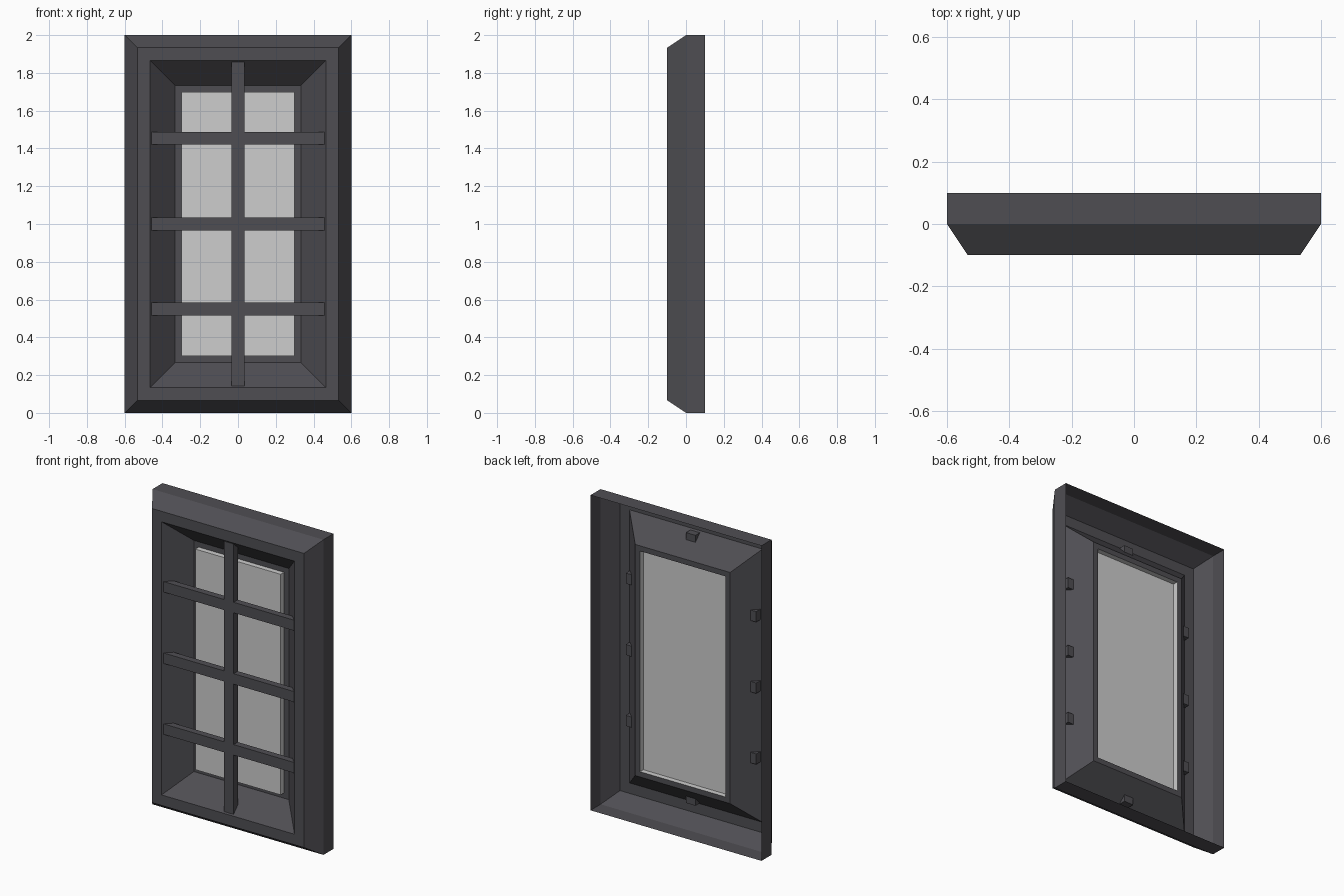
import bpy
import bmesh

cube = bpy.data.objects.get("Cube")
if cube:
    bpy.data.objects.remove(cube, do_unlink=True)

W, H = 0.6, 2.0      # half width and full height
U = 0.2 / 3          # module that the joinery is based on


def make_material(name, colour):
    mat = bpy.data.materials.new(name)
    mat.use_nodes = True
    mat.diffuse_color = colour
    mat.node_tree.nodes["Principled BSDF"].inputs["Base Color"].default_value = colour
    return mat


frame_grey = make_material("dark grey frame", (0.078, 0.076, 0.086, 1))
glass_grey = make_material("pale grey glass", (0.61, 0.61, 0.61, 1))


def finish(name, bm, mat):
    mesh = bpy.data.meshes.new(name)
    bm.to_mesh(mesh)
    bm.free()
    mesh.materials.append(mat)
    obj = bpy.data.objects.new(name, mesh)
    bpy.context.collection.objects.link(obj)
    return obj


def rectangular_shell(name, profile, mat, capped=False):
    """Join concentric rectangles given as (inset, y), from outside to inside."""
    bm = bmesh.new()
    rings = []
    for inset, y in profile:
        x, low, high = W - inset, inset, H - inset
        corners = ((-x, low), (x, low), (x, high), (-x, high))
        rings.append([bm.verts.new((cx, y, cz)) for cx, cz in corners])
    for a, b in zip(rings, rings[1:]):
        for i in range(4):
            j = (i + 1) % 4
            bm.faces.new((a[i], a[j], b[j], b[i]))
    if capped:
        bm.faces.new(rings[-1])
    return finish(name, bm, mat)


def bar(name, x, y, z):
    """Box spanning the given (low, high) ranges."""
    bm = bmesh.new()
    bmesh.ops.create_cube(bm, size=1)
    for v in bm.verts:
        v.co = [r[0] if c < 0 else r[1] for c, r in zip(v.co, (x, y, z))]
    return finish(name, bm, frame_grey)


# Hollow-backed frame: outer wall, bevel, flat face, splayed reveal, inner rim
rectangular_shell("window_frame", [
    (0, 0.1), (0, 0), (U, -0.1), (2 * U, -0.1),
    (4 * U, U / 2), (4.5 * U, U / 2)], frame_grey)

# Glass pane standing forward of the rim, open at the back
rectangular_shell("glass_pane", [(4.5 * U, U / 2), (4.5 * U, 0)],
                  glass_grey, capped=True)

# Glazing bars, their ends passing through the splayed reveal
half = U / 2
bar("vertical_bar", (-half, half), (-0.095, -0.047), (0.142, 1.858))
for label, z in (("lower", 0.55), ("middle", 1.0), ("upper", 1.453)):
    bar(label + "_horizontal_bar", (-0.458, 0.458), (-0.092, -0.05),
        (z - half, z + half))
